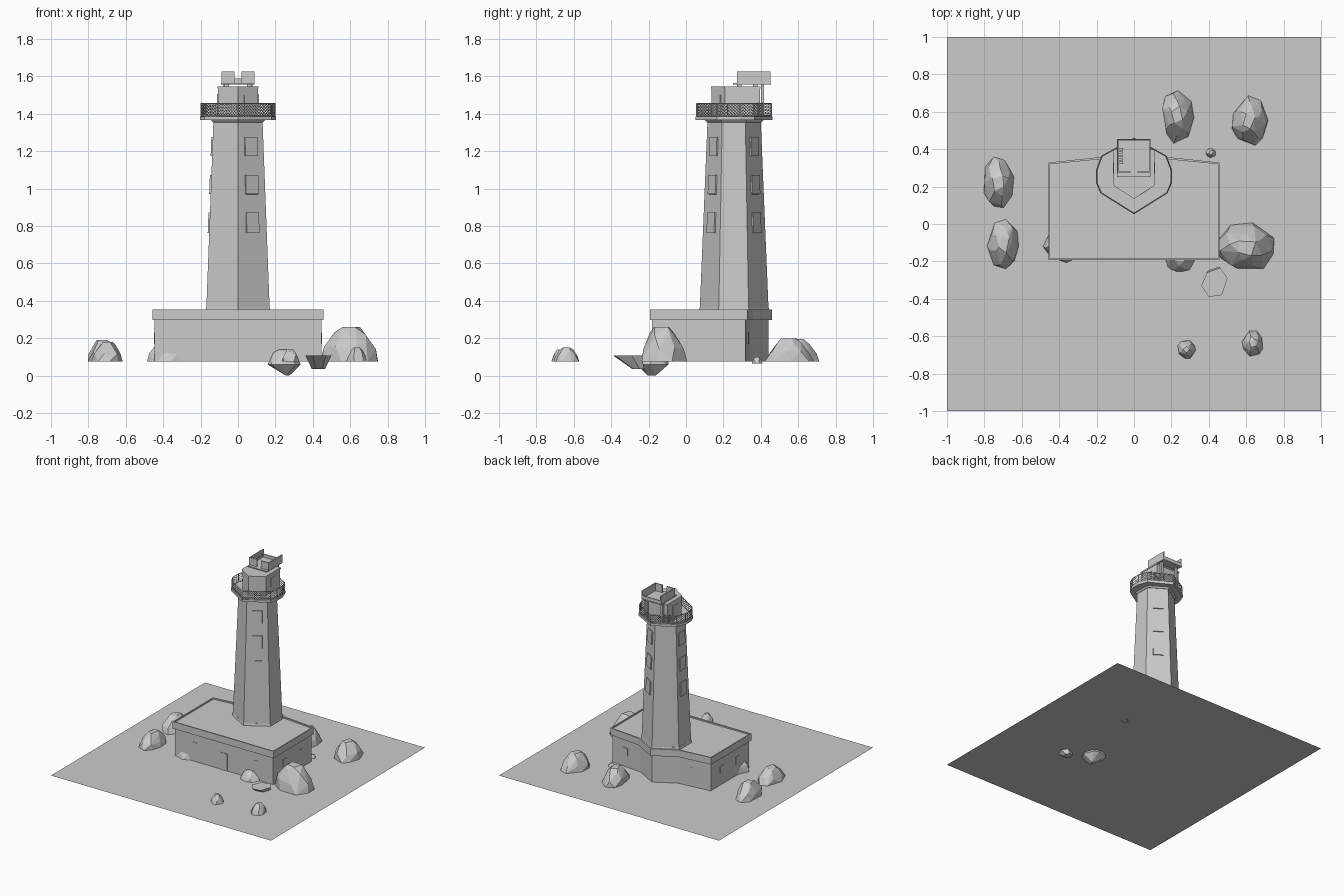
import bpy, bmesh, random
from math import cos, sin, tau
from mathutils import Vector as V

if "Cube" in bpy.data.objects:
    bpy.data.objects.remove(bpy.data.objects["Cube"])

random.seed(3)
G = 0.075  # ground height


def add(name, bm):
    bmesh.ops.recalc_face_normals(bm, faces=bm.faces)
    me = bpy.data.meshes.new(name)
    bm.to_mesh(me)
    bm.free()
    ob = bpy.data.objects.new(name, me)
    bpy.context.collection.objects.link(ob)
    return ob


def prism(name, low, z0, z1, high=None, rim=0, drop=0):
    """Closed prism between two outlines, optionally with a sunk top."""
    bm = bmesh.new()
    a = [bm.verts.new((x, y, z0)) for x, y in low]
    b = [bm.verts.new((x, y, z1)) for x, y in (high or low)]
    n = len(a)
    for i in range(n):
        j = (i + 1) % n
        bm.faces.new((a[i], a[j], b[j], b[i]))
    bm.faces.new(a[::-1])
    top = bm.faces.new(b)
    if rim:
        bm.normal_update()
        bmesh.ops.inset_region(bm, faces=[top], thickness=rim)
        ext = bmesh.ops.extrude_face_region(bm, geom=[top])
        vs = [g for g in ext["geom"] if isinstance(g, bmesh.types.BMVert)]
        bmesh.ops.translate(bm, verts=vs, vec=(0, 0, -drop))
        if top.is_valid:
            bm.faces.remove(top)
    return add(name, bm)


def box(name, x0, x1, y0, y1, z0, z1):
    return prism(name, [(x0, y0), (x1, y0), (x1, y1), (x0, y1)], z0, z1)


def panel(name, c, u, v, w, h, d=0.008):
    """Thin raised slab lying on a wall, spanned by directions u and v."""
    u, v = u.normalized(), v.normalized()
    n = u.cross(v).normalized()
    bm = bmesh.new()
    pts = [c + u * su * w / 2 + v * sv * h / 2 + n * t
           for su in (-1, 1) for sv in (-1, 1) for t in (-d, d)]
    bmesh.ops.convex_hull(bm, input=[bm.verts.new(p) for p in pts])
    bmesh.ops.dissolve_limit(bm, angle_limit=0.01, verts=bm.verts, edges=bm.edges)
    return add(name, bm)


def mirror(half):
    """Complete an outline that starts and ends on x = 0."""
    return half + [(-x, y) for x, y in half[-2:0:-1]]


# Ground sheet
bm = bmesh.new()
bm.faces.new([bm.verts.new((x, y, G)) for x, y in ((-1, -1), (1, -1), (1, 1), (-1, 1))])
add("ground", bm)

# Base building with parapet and angled back wall
base = mirror([(0, -0.182), (0.447, -0.182), (0.447, 0.317), (0.17, 0.345), (0, 0.442)])
prism("base_building", base, G, 0.31)
band = mirror([(0, -0.193), (0.458, -0.193), (0.458, 0.328), (0.18, 0.358), (0, 0.46)])
prism("base_parapet", band, 0.298, 0.355, rim=0.012, drop=0.01)

# Door and windows of the base
X, Y, Z = V((1, 0, 0)), V((0, 1, 0)), V((0, 0, 1))
panel("front_door", V((-0.002, -0.182, 0.145)), X, Z, 0.066, 0.14, 0.004)
for x in (-0.26, 0.29):
    panel("base_front_window", V((x, -0.182, 0.2)), X, Z, 0.05, 0.06, 0.003)
    panel("base_back_window", V((x * 1.1, 0.332, 0.2)), -X + Y * (0.1 if x > 0 else -0.1), Z, 0.05, 0.06, 0.003)
for y in (-0.03, 0.17):
    for s in (-1, 1):
        panel("base_side_window", V((s * 0.447, y, 0.2)), Y * s, Z, 0.05, 0.06, 0.003)

# Tapered six-sided tower
CY, Z0, Z1, K = 0.257, 0.34, 1.37, 0.77
hexa = mirror([(0, 0.073), (0.17, 0.175), (0.17, 0.335), (0, 0.442)])


def scaled(pts, k):
    return [(x * k, CY + (y - CY) * k) for x, y in pts]


prism("tower", hexa, Z0, Z1, scaled(hexa, K))
prism("tower_plinth", scaled(hexa, 1.03), Z0, 0.365, scaled(hexa, 1.0))


def wall_point(i, z):
    t = (z - Z0) / (Z1 - Z0)
    r = scaled(hexa, 1 + (K - 1) * t)
    a, b = V((*r[i], z)), V((*r[(i + 1) % 6], z))
    return (a + b) / 2, b - a


# Three stacked windows on every second tower face
for i in (0, 2, 4):
    for z, h in ((1.225, 0.102), (1.022, 0.104), (0.818, 0.11)):
        c, u = wall_point(i, z)
        panel("tower_window", c, u, wall_point(i, z + 0.1)[0] - c, 0.078, h)

# Gallery deck
deck = mirror([(0, 0.052), (0.18, 0.165), (0.203, 0.22), (0.203, 0.29), (0.175, 0.365), (0, 0.462)])
prism("gallery_deck", deck, 1.367, 1.387)
prism("gallery_corbel", scaled(hexa, 0.79), 1.355, 1.368, scaled(hexa, 0.86))


# Lattice railing: diagonal wires between two rails
def wires(name, lines, r):
    cu = bpy.data.curves.new(name, "CURVE")
    cu.dimensions = "3D"
    cu.bevel_depth, cu.bevel_resolution = r, 0
    for pts in lines:
        sp = cu.splines.new("POLY")
        sp.points.add(len(pts) - 1)
        for p, q in zip(sp.points, pts):
            p.co = (*q, 1)
    bpy.context.collection.objects.link(bpy.data.objects.new(name, cu))


ring = [V((x, y, 0)) for x, y in scaled(deck, 0.975)]
R0, R1 = 1.387, 1.455
cell = R1 - R0
rails = [[p + Z * z for p in ring + ring[:1]] for z in (R0 + 0.003, R1)]
lattice, posts = [], []
for a, b in zip(ring, ring[1:] + ring[:1]):
    L = (b - a).length
    d = (b - a) / L
    posts.append([a + Z * R0, a + Z * R1])
    step = 0.016
    for k in range(-int(cell / step), int(L / step) + 1):
        s = k * step
        s0, s1 = max(s, 0), min(s + cell, L)   # clip each diagonal to its side
        if s1 - s0 > 0.002:
            for up in (1, -1):
                f = (lambda q: R0 + q - s) if up > 0 else (lambda q: R1 - (q - s))
                lattice.append([a + d * q + Z * f(q) for q in (s0, s1)])
wires("railing_rails", rails, 0.003)
wires("railing_posts", posts, 0.003)
wires("railing_lattice", lattice, 0.0013)

# Lantern room with door
room = mirror([(0, 0.137), (0.107, 0.208), (0.107, 0.395), (0, 0.395)])
prism("lantern_room", room, 1.385, 1.545)
prism("lantern_roof_lip", scaled(room, 1.03), 1.535, 1.547)
panel("lantern_door", V((0.0535, 0.1725, 1.445)), V((0.107, 0.071, 0)), Z, 0.05, 0.11, 0.004)
for s in (-1, 1):
    panel("lantern_window", V((s * 0.107, 0.3, 1.47)), Y * s, Z, 0.06, 0.07, 0.004)

# Raised open enclosure on top, with front gap, feet and rear posts
box("lookout_floor", -0.09, 0.087, 0.25, 0.455, 1.558, 1.565)
for s in (-1, 1):
    a, b = sorted((s * 0.02, s * 0.089))
    box("lookout_front_wall", a, b, 0.272, 0.28, 1.56, 1.627)
    a, b = sorted((s * 0.081, s * 0.089))
    box("lookout_side_wall", a, b, 0.272, 0.452, 1.56, 1.627)
    for y in (0.285, 0.37):
        box("lookout_foot", s * 0.06 - 0.012, s * 0.06 + 0.012, y - 0.012, y + 0.012, 1.54, 1.56)
    box("rear_post", s * 0.07 - 0.008, s * 0.07 + 0.008, 0.4, 0.418, 1.385, 1.56)
box("lookout_back_wall", -0.089, 0.087, 0.444, 0.452, 1.56, 1.59)
for k in range(5):
    y = 0.322 + k * 0.018
    box("lookout_grille_bar", -0.088, -0.058, y, y + 0.012, 1.6, 1.61)


# Faceted boulders: hull of four jittered rings
def rock(x, y, rx, ry, z0, z1, below):
    bm = bmesh.new()
    rings = ((0, 1.0, 8), (0.45, 0.86, 7), (0.85, 0.58, 5), (1.0, 0.36, 4))
    for t, k, n in rings:
        off = random.random() * tau
        for j in range(n):
            a = off + tau * j / n + random.uniform(-0.2, 0.2)
            q = k * random.uniform(0.88, 1.08)
            z = z0 + (z1 - z0) * (t - (random.uniform(0, 0.1) if 0 < t < 1 else 0))
            bm.verts.new((x + rx * q * cos(a), y + ry * q * sin(a), z))
    if below:
        for j in range(4):
            a = tau * j / 4 + 0.4
            bm.verts.new((x + rx * 0.35 * cos(a), y + ry * 0.35 * sin(a), below * (j % 3) * 0.5))
    bmesh.ops.convex_hull(bm, input=bm.verts[:])
    loose = [v for v in bm.verts if not v.link_faces]
    bmesh.ops.delete(bm, geom=loose, context="VERTS")
    add("rock", bm)


ROCKS = [
    (0.23, 0.58, 0.09, 0.14, G, 0.195, 0),
    (0.615, 0.55, 0.10, 0.13, G, 0.20, 0),
    (-0.725, 0.22, 0.09, 0.14, G, 0.19, 0),
    (-0.695, -0.11, 0.085, 0.13, G, 0.18, 0),
    (0.60, -0.125, 0.17, 0.13, G, 0.26, 0),
    (-0.375, -0.105, 0.11, 0.10, G, 0.19, 0),
    (0.245, -0.175, 0.09, 0.09, 0.06, 0.14, 0.04),
    (0.28, -0.67, 0.05, 0.05, G, 0.14, 0),
    (0.635, -0.64, 0.055, 0.07, G, 0.15, 0),
    (0.41, 0.38, 0.03, 0.03, 0.065, 0.1, 0),
]
for r in ROCKS:
    rock(*r)

# Flat-topped wedge rock that sinks through the ground
top = [(0.36, -0.33), (0.40, -0.39), (0.47, -0.38), (0.50, -0.29), (0.46, -0.235), (0.39, -0.26)]
low = [(0.43 + (x - 0.43) * 0.5, -0.25 + (y + 0.3) * 0.4) for x, y in top]
prism("flat_rock", low, 0.035, 0.108, top)
